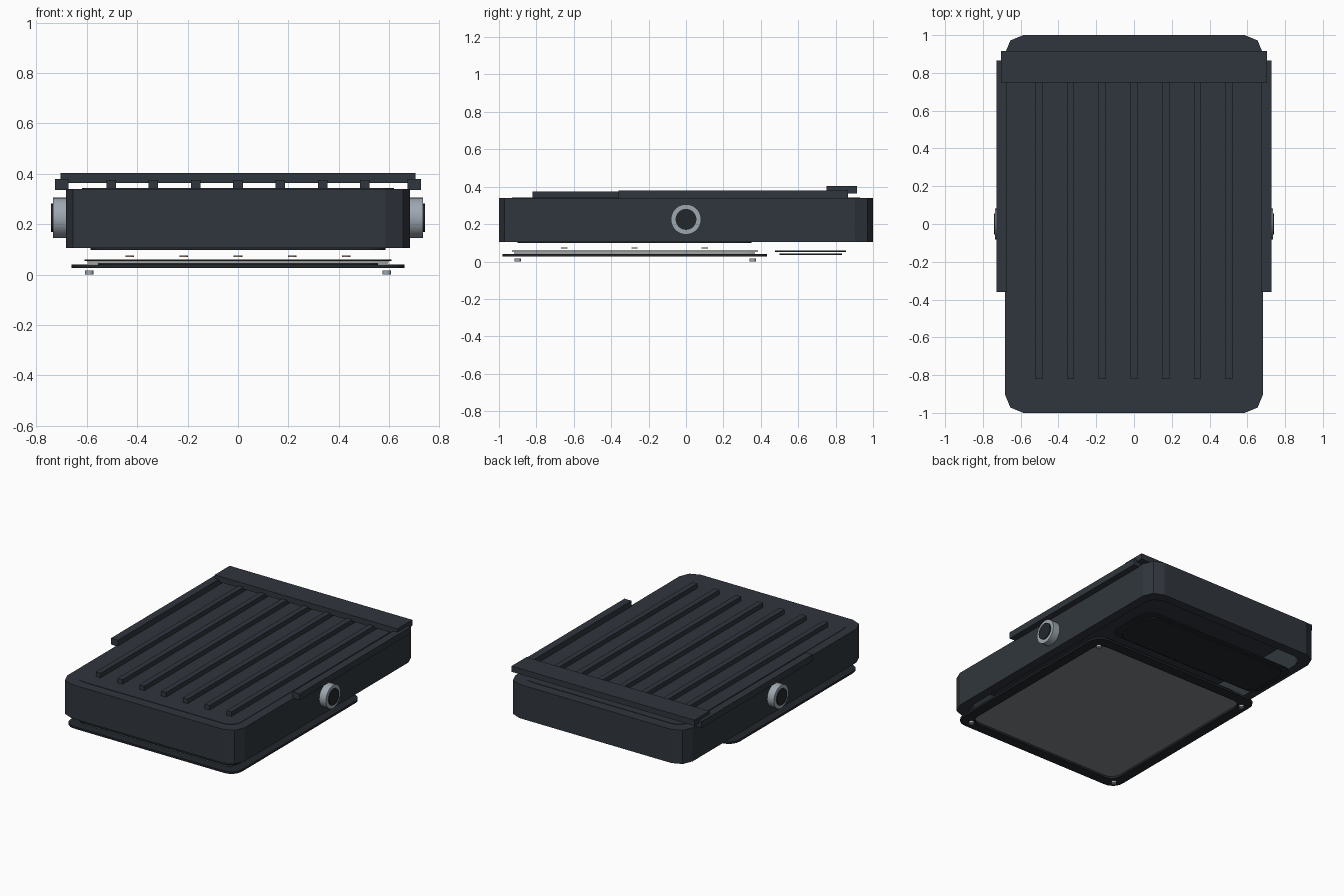
import bpy, bmesh, math
from mathutils import Matrix

if "Cube" in bpy.data.objects:
    bpy.data.objects.remove(bpy.data.objects["Cube"])


def material(name, rgb):
    m = bpy.data.materials.new(name)
    m.diffuse_color = (*rgb, 1)
    m.use_nodes = True
    m.node_tree.nodes["Principled BSDF"].inputs["Base Color"].default_value = m.diffuse_color
    return m


DARK = material("dark_shell", (0.03, 0.037, 0.047))
BLACK = material("black", (0.016, 0.02, 0.024))
GREY = material("grey_panel", (0.22, 0.24, 0.25))
STEEL = material("steel", (0.34, 0.39, 0.44))
TAN = material("tan", (0.45, 0.3, 0.18))


def finish(name, bm, mat, smooth=False):
    bmesh.ops.recalc_face_normals(bm, faces=bm.faces[:])
    me = bpy.data.meshes.new(name)
    bm.to_mesh(me)
    bm.free()
    me.materials.append(mat)
    ob = bpy.data.objects.new(name, me)
    bpy.context.collection.objects.link(ob)
    if smooth:
        bpy.context.view_layer.objects.active = ob
        ob.select_set(True)
        bpy.ops.object.shade_smooth_by_angle(angle=math.radians(30))
        ob.select_set(False)
    return ob


def outline(x0, x1, y0, y1, r, seg=2):
    # rounded rectangle, counter-clockwise
    corners = [(x1 - r, y1 - r), (x0 + r, y1 - r), (x0 + r, y0 + r), (x1 - r, y0 + r)]
    return [(cx + r * math.cos(a), cy + r * math.sin(a))
            for q, (cx, cy) in enumerate(corners)
            for a in [(q + i / seg) * math.pi / 2 for i in range(seg + 1)]]


def box(name, x0, x1, y0, y1, z0, z1, mat):
    bm = bmesh.new()
    bmesh.ops.create_cube(bm, size=1)
    for v in bm.verts:
        v.co = ((x0, x1)[v.co.x > 0], (y0, y1)[v.co.y > 0], (z0, z1)[v.co.z > 0])
    return finish(name, bm, mat)


def stack(name, loops, mat, closed=False, smooth=False):
    # loops: list of (outline, z); skinned in order, capped or joined end to end
    bm = bmesh.new()
    rings = [[bm.verts.new((x, y, z)) for x, y in pts] for pts, z in loops]
    pairs = list(zip(rings, rings[1:])) + ([(rings[-1], rings[0])] if closed else [])
    for a, b in pairs:
        for i in range(len(a)):
            j = (i + 1) % len(a)
            bm.faces.new((a[i], a[j], b[j], b[i]))
    if not closed:
        bm.faces.new(rings[0])
        bm.faces.new(rings[-1])
    return finish(name, bm, mat, smooth)


def plate(name, hx, y0, y1, z0, z1, mat, r=0.07, seg=4):
    o = outline(-hx, hx, y0, y1, r, seg)
    return stack(name, [(o, z0), (o, z1)], mat)


def discs(name, centres, r, depth, mat, axis="Z", n=16):
    bm = bmesh.new()
    rot = Matrix.Rotation(math.pi / 2, 4, "Y") if axis == "X" else Matrix()
    for c in centres:
        bmesh.ops.create_cone(bm, cap_ends=True, segments=n, radius1=r, radius2=r,
                              depth=depth, matrix=Matrix.Translation(c) @ rot)
    return finish(name, bm, mat, True)


# Hollow main shell, open underneath
outer = outline(-0.683, 0.683, -1, 1, 0.097)
inner = outline(-0.62, 0.62, -0.935, 0.935, 0.08)
stack("main_shell", [(outer, 0.34), (outer, 0.105), (inner, 0.105), (inner, 0.30)], DARK)
plate("top_panel", 0.62, -0.93, 0.93, 0.339, 0.343, DARK, 0.08)

# Ribs, side rails and rear cap bar on the top
for i in range(7):
    x = (i - 3) * 0.168
    box(f"top_rib_{i + 1}", x - 0.019, x + 0.019, -0.82, 0.80, 0.34, 0.375, DARK)
for s, side in ((-1, "left"), (1, "right")):
    a, b = sorted((s * 0.673, s * 0.727))
    box(f"{side}_rail", a, b, -0.36, 0.865, 0.335, 0.38, DARK)
    # Side knob: steel collar with a dark centre
    discs(f"{side}_knob_collar", [(s * 0.705, 0, 0.225)], 0.081, 0.06, STEEL, "X", 24)
    discs(f"{side}_knob_centre", [(s * 0.712, 0, 0.225)], 0.056, 0.06, BLACK, "X", 24)
box("rear_cap_bar", -0.705, 0.705, 0.75, 0.915, 0.363, 0.403, DARK)

# Layered front display unit under the shell
plate("inner_seal", 0.585, -0.90, 0.35, 0.098, 0.106, BLACK)
discs("contact_pads", [(x * 0.215, y, 0.072) for x in range(-2, 3) for y in (-0.65, -0.275, 0.1)],
      0.017, 0.005, TAN)
plate("backing_plate", 0.61, -0.93, 0.385, 0.053, 0.059, BLACK)
plate("display_panel", 0.598, -0.92, 0.37, 0.043, 0.047, GREY)
fo = outline(-0.66, 0.66, -0.98, 0.433, 0.08, 4)
fi = outline(-0.59, 0.59, -0.91, 0.36, 0.07, 4)
stack("display_frame", [(fo, 0.026), (fo, 0.04), (fi, 0.04), (fi, 0.026)], BLACK, True)
discs("frame_screws", [(x, y, 0.0075) for x in (-0.59, 0.59) for y in (-0.90, 0.357)],
      0.017, 0.015, STEEL)

# Rear hatch in two layers
plate("rear_hatch_seal", 0.60, 0.475, 0.855, 0.052, 0.060, BLACK)
plate("rear_hatch_cover", 0.555, 0.50, 0.835, 0.035, 0.044, BLACK)
